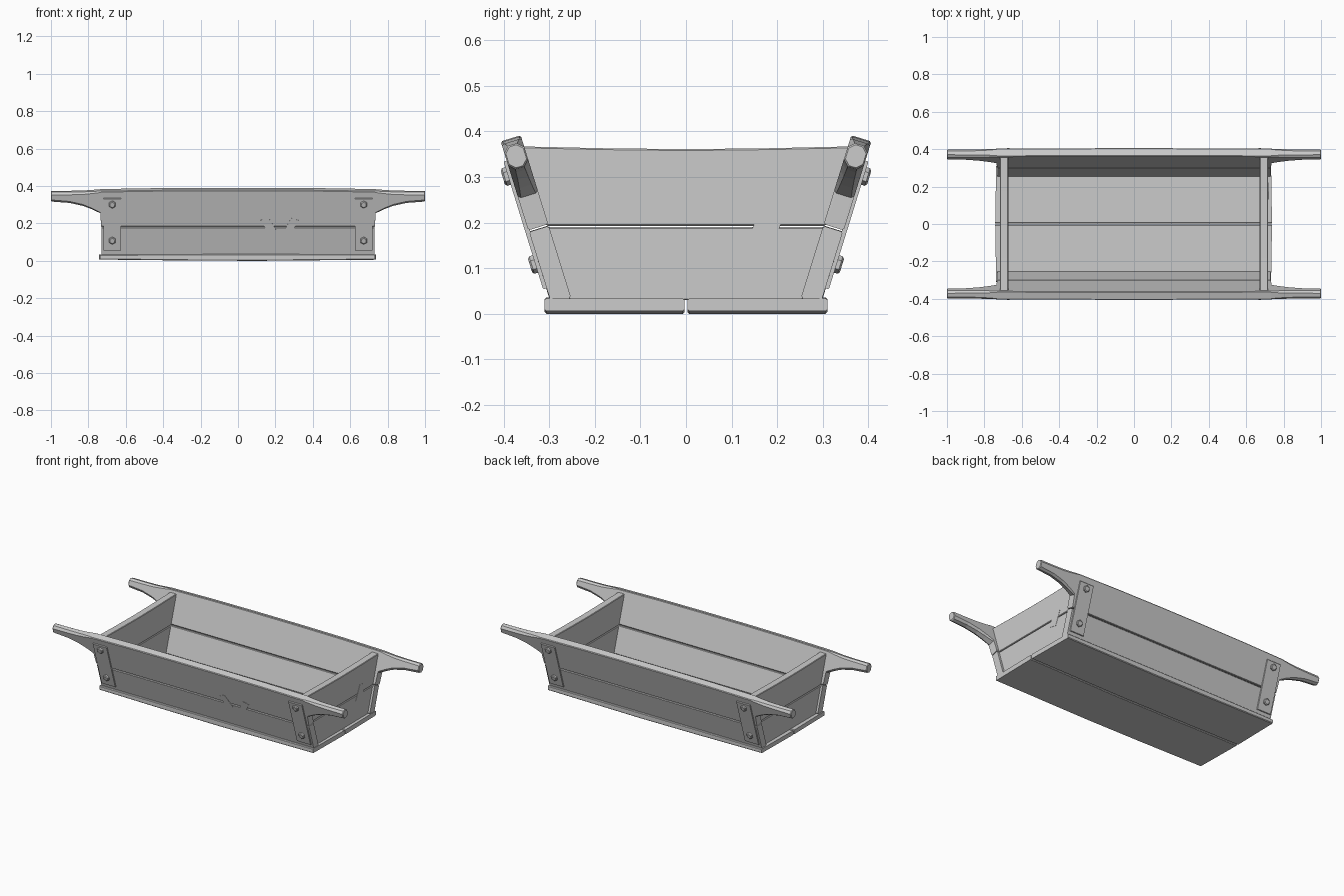
import bpy, bmesh, math

if "Cube" in bpy.data.objects:
    bpy.data.objects.remove(bpy.data.objects["Cube"])

A = math.atan(0.31)              # outward lean of the side planks
T = 0.046                        # side plank thickness


def mesh_object(name, bm):
    bmesh.ops.recalc_face_normals(bm, faces=bm.faces)
    me = bpy.data.meshes.new(name)
    bm.to_mesh(me)
    bm.free()
    ob = bpy.data.objects.new(name, me)
    bpy.context.collection.objects.link(ob)
    return ob


def loft(name, rings):
    """Skin a list of equal-length point rings and cap both ends."""
    bm = bmesh.new()
    vs = [[bm.verts.new(p) for p in r] for r in rings]
    n = len(vs[0])
    for a, b in zip(vs, vs[1:]):
        for i in range(n):
            j = (i + 1) % n
            bm.faces.new((a[i], a[j], b[j], b[i]))
    bm.faces.new(vs[0])
    bm.faces.new(vs[-1])
    return mesh_object(name, bm)


def chamfered(u0, u1, v0, v1, c):
    return [(u0 + c, v0), (u1 - c, v0), (u1, v0 + c), (u1, v1 - c),
            (u1 - c, v1), (u0 + c, v1), (u0, v1 - c), (u0, v0 + c)]


def lean(x, s, d, side):
    """Point on a leaning wall: s up the outer face, d inwards."""
    return (x, side * (0.30 + s * math.sin(A) - d * math.cos(A)),
            0.035 + s * math.cos(A) + d * math.sin(A))


def wall_piece(name, side, stations):
    """stations: x, low s, high s, outer d, inner d, chamfer"""
    return loft(name, [[lean(x, s, d, side) for s, d in chamfered(a, b, d0, d1, c)]
                       for x, a, b, d0, d1, c in stations])


def both_ends(half):
    return [(-r[0],) + r[1:] for r in reversed(half)] + half


def prism_x(name, outline, x0, x1, bevel=0.003):
    ob = loft(name, [[(x, y, z) for y, z in outline] for x in (x0, x1)])
    if bevel:
        m = ob.modifiers.new("worn_edges", 'BEVEL')
        m.width = bevel
        m.segments = 1
    return ob


# half profile of the upper plank with its carved handle
upper = [(0.15, 0.155, 0.359, 0, T, 0.004), (0.45, 0.155, 0.357, 0, T, 0.004),
         (0.732, 0.155, 0.352, 0, T, 0.004), (0.736, 0.228, 0.352, 0, T, 0.006),
         (0.78, 0.249, 0.349, 0, T, 0.009), (0.83, 0.268, 0.346, 0, T, 0.011),
         (0.90, 0.284, 0.345, 0, T, 0.012), (0.996, 0.291, 0.345, 0, T, 0.013),
         (1.0, 0.294, 0.342, 0.003, T - 0.003, 0.012)]
lower = [(0.3, -0.014, 0.152, 0, T, 0.004), (0.73, -0.014, 0.151, 0.001, T, 0.004)]

for side, word in ((-1, "front"), (1, "back")):
    # side planks
    wall_piece(word + "_upper_plank_with_handles", side, both_ends(upper))
    wall_piece(word + "_lower_plank", side, both_ends(lower))

    # floor boards
    y0, y1 = sorted((side * 0.003, side * 0.31))
    rings = []
    for x, z0, z1 in ((-0.742, 0.007, 0.033), (-0.3, 0.002, 0.035),
                      (0.1, 0.0, 0.036), (0.738, 0.006, 0.034)):
        rings.append([(x - math.copysign(0.005 * abs(y) / 0.31, x), y, z)
                      for y, z in chamfered(y0, y1, z0, z1, 0.004)])
    loft(word + "_floor_board", rings)

    # corner straps with hexagonal bolts
    for e, ew in ((-1, "left"), (1, "right")):
        wall_piece(f"{word}_{ew}_strap", side,
                   [(e * 0.625, 0.022, 0.315, -0.007, 0.004, 0.002),
                    (e * 0.719, 0.022, 0.315, -0.007, 0.004, 0.002)])
        for k, s in enumerate((0.08, 0.282)):
            rings = []
            for d, r in ((0.0, 0.02), (-0.015, 0.02), (-0.019, 0.015)):
                rings.append([lean(e * 0.672 + r * math.cos(i * math.pi / 3 + 0.5),
                                   s + r * math.sin(i * math.pi / 3 + 0.5), d, side)
                              for i in range(6)])
            loft(f"{word}_{ew}_bolt_{k + 1}", rings)


def inner_y(z):
    return 0.30 + 0.31 * (z - 0.035) - 0.048 + 0.006


# end boards fitted between the leaning sides
for e, ew in ((-1, "left"), (1, "right")):
    x0, x1 = e * 0.672, e * 0.717
    yb, ym, yt = inner_y(0.03), inner_y(0.19), inner_y(0.367)
    prism_x(ew + "_end_lower_board", [(-yb, 0.03), (yb, 0.03), (ym, 0.19), (-ym, 0.19)], x0, x1)
    prism_x(ew + "_end_upper_board",
            [(-ym, 0.193), (ym, 0.193), (yt, 0.367), (0.18, 0.363),
             (0.0, 0.361), (-0.18, 0.363), (-yt, 0.367)], x0, x1)

# thin repair patch on the right end
prism_x("right_end_patch", [(0.13, 0.155), (0.185, 0.143), (0.222, 0.23), (0.175, 0.25)],
        0.715, 0.7185, 0)

# thin repair patches on the front wall
for k, pts in enumerate(([(0.12, 0.19), (0.16, 0.21), (0.205, 0.135), (0.165, 0.115)],
                         [(0.245, 0.13), (0.285, 0.12), (0.325, 0.19), (0.285, 0.203)])):
    loft(f"front_patch_{k + 1}", [[lean(x, s, d, -1) for x, s in pts] for d in (0.002, -0.0015)])
